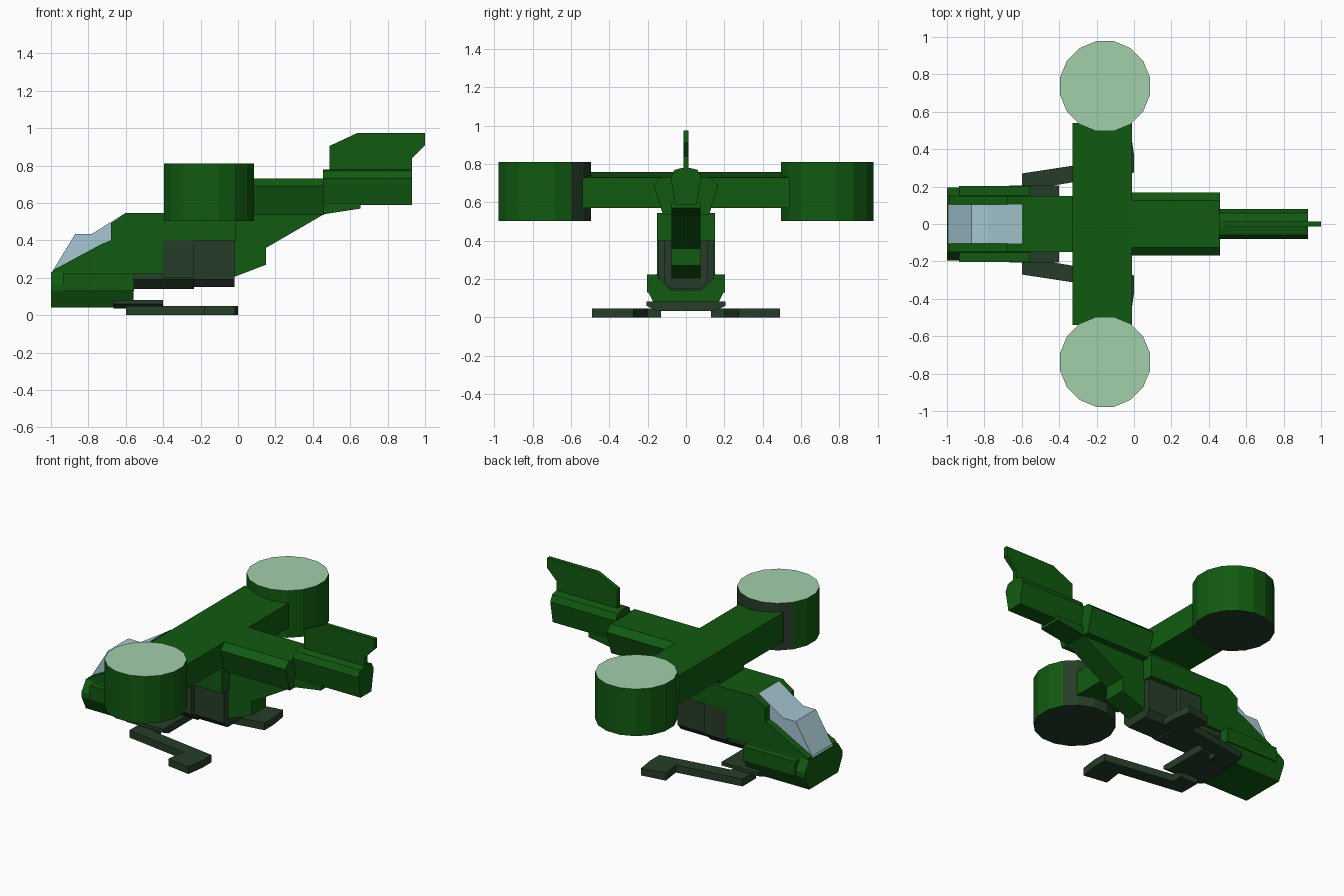
import bpy, math
from mathutils import Vector

cube = bpy.data.objects.get("Cube")
if cube:
    bpy.data.objects.remove(cube, do_unlink=True)


def material(name, rgb):
    m = bpy.data.materials.new(name)
    m.use_nodes = True
    m.diffuse_color = (*rgb, 1)
    m.node_tree.nodes["Principled BSDF"].inputs["Base Color"].default_value = (*rgb, 1)
    return m


GREEN = material("hull green", (0.0055, 0.102, 0.0055))
DARK = material("dark grey green", (0.019, 0.047, 0.021))
PALE = material("pale rotor green", (0.36, 0.62, 0.40))
GLASS = material("canopy glass", (0.38, 0.57, 0.64))


def prism(name, profile, axis, lo, hi, mat):
    """Extrude a closed 2D profile along x (y,z), y (x,z) or z (x,y)."""
    place = {"x": lambda p, t: (t, p[0], p[1]),
             "y": lambda p, t: (p[0], t, p[1]),
             "z": lambda p, t: (p[0], p[1], t)}[axis]
    n = len(profile)
    verts = [place(p, t) for t in (lo, hi) for p in profile]
    faces = [tuple(range(n)), tuple(range(2 * n - 1, n - 1, -1))]
    faces += [(i, i + n, (i + 1) % n + n, (i + 1) % n) for i in range(n)]
    # orient faces outward from the sign of the profile area
    area = sum(profile[i][0] * profile[(i + 1) % n][1]
               - profile[(i + 1) % n][0] * profile[i][1] for i in range(n))
    if (area > 0) != (axis == "y"):
        faces = [f[::-1] for f in faces]
    me = bpy.data.meshes.new(name)
    me.from_pydata(verts, [], faces)
    me.materials.append(mat)
    ob = bpy.data.objects.new(name, me)
    bpy.context.collection.objects.link(ob)
    return ob


def box(name, x, y, z, mat):
    return prism(name, [(x[0], z[0]), (x[1], z[0]), (x[1], z[1]), (x[0], z[1])],
                 "y", y[0], y[1], mat)


def sym(half):
    """Mirror a right-hand half section (y, z), bottom to top."""
    return half + [(-y, z) for y, z in reversed(half)]


# Main body, open below at the back where the engine boxes sit
prism("body", [(-0.99, 0.13), (-0.56, 0.13), (-0.56, 0.22), (-0.40, 0.22), (-0.40, 0.40),
               (-0.01, 0.40), (-0.01, 0.545), (-0.60, 0.545), (-0.68, 0.49),
               (-0.68, 0.40), (-0.73, 0.38), (-0.99, 0.24)], "y", -0.15, 0.15, GREEN)

# Canopy glass
prism("canopy", [(-0.995, 0.23), (-0.60, 0.23), (-0.60, 0.548), (-0.78, 0.435),
                 (-0.87, 0.435)], "y", -0.105, 0.105, GLASS)

# Chin section and side pods
prism("chin", sym([(0.15, 0.04), (0.195, 0.13), (0.195, 0.165), (0.15, 0.23)]),
      "x", -1.0, -0.56, GREEN)
for s, side in ((1, "left"), (-1, "right")):
    ys = sorted((s * 0.14, s * 0.203))
    box("side_pod_" + side, (-0.935, -0.555), ys, (0.13, 0.225), GREEN)

# Engine boxes and belly
box("engine_front", (-0.40, -0.235), (-0.145, 0.145), (0.20, 0.40), DARK)
prism("engine_rear", sym([(0.08, 0.15), (0.115, 0.19), (0.115, 0.40)]),
      "x", -0.235, -0.02, DARK)
prism("belly", sym([(0.08, 0.14), (0.13, 0.19), (0.13, 0.225)]), "x", -0.56, -0.235, DARK)
prism("skid_mount", sym([(0.15, 0.035), (0.205, 0.06), (0.205, 0.082)]),
      "x", -0.665, -0.40, DARK)

# Rear pylon rising under the tail
prism("rear_pylon", [(-0.02, 0.205), (0.15, 0.27), (0.15, 0.36), (0.46, 0.54), (0.655, 0.57),
                     (0.655, 0.60), (-0.02, 0.60)], "y", -0.075, 0.075, GREEN)

# Upper spine, tail boom and fin
prism("spine", sym([(0.12, 0.535), (0.168, 0.69), (0.125, 0.73)]), "x", -0.33, 0.46, GREEN)
prism("tail_boom", sym([(0.055, 0.588), (0.08, 0.73), (0.06, 0.77), (0.02, 0.78)]),
      "x", 0.455, 0.93, GREEN)
prism("tail_fin", [(0.49, 0.74), (0.93, 0.74), (0.93, 0.84), (1.0, 0.91), (1.0, 0.975),
                   (0.64, 0.975), (0.49, 0.905)], "y", -0.014, 0.014, GREEN)

# Wing with a slightly tilted top
prism("wing", [(-0.33, 0.57), (-0.01, 0.57), (-0.01, 0.73), (-0.33, 0.76)],
      "y", -0.54, 0.54, GREEN)

# Rotor ducts: pale top disc, dark underside
SIDES, RADIUS = 16, 0.245
for s, side in ((1, "left"), (-1, "right")):
    ring = [(-0.155 + RADIUS * math.cos((i + 0.5) * math.tau / SIDES),
             s * 0.737 + RADIUS * math.sin((i + 0.5) * math.tau / SIDES)) for i in range(SIDES)]
    duct = prism("rotor_duct_" + side, ring, "z", 0.503, 0.812, GREEN)
    duct.data.materials.append(PALE)
    duct.data.materials.append(DARK)
    for f in duct.data.polygons:
        if abs(f.normal.z) > 0.9:
            f.material_index = 1 if f.center.z > 0.7 else 2
        elif s < 0 and f.normal.y > 0.6:
            f.material_index = 2  # dark inner panel on one duct only

# Landing skids: arm, long bar and outward foot
SKID = [(-0.60, 0.13), (-0.47, 0.13), (-0.47, 0.20), (0.0, 0.275), (0.0, 0.37),
        (-0.017, 0.49), (-0.18, 0.465), (-0.162, 0.337), (-0.60, 0.27)]
for s, side in ((1, "left"), (-1, "right")):
    prism("skid_" + side, [(x, s * y) for x, y in SKID], "z", 0.0, 0.048, DARK)
